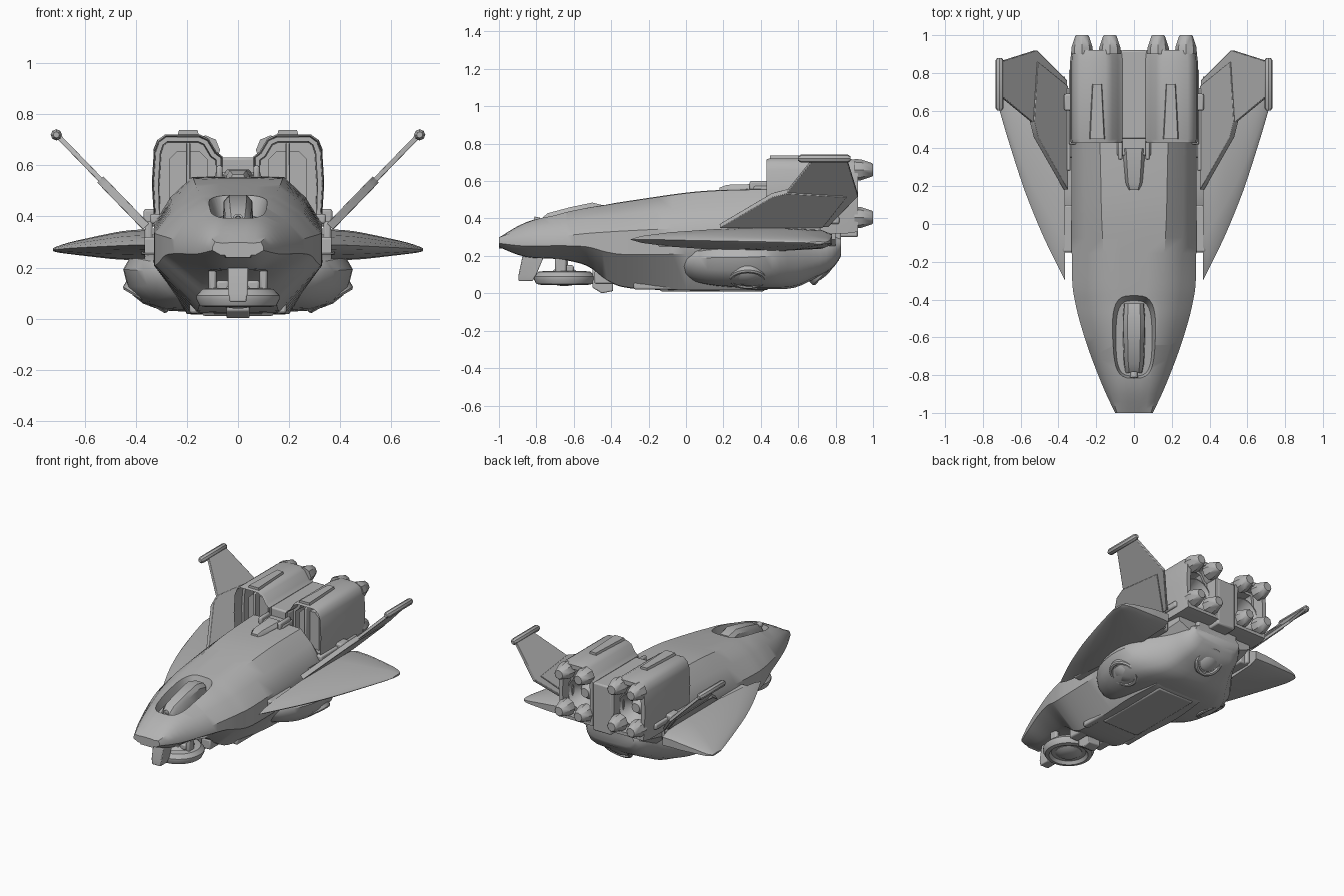
import bpy, bmesh, math
from mathutils import Vector

if "Cube" in bpy.data.objects:
    bpy.data.objects.remove(bpy.data.objects["Cube"])

grey = bpy.data.materials.new("hull_grey")
grey.use_nodes = True
grey.diffuse_color = (0.45, 0.45, 0.45, 1)
grey.node_tree.nodes["Principled BSDF"].inputs["Base Color"].default_value = (0.45, 0.45, 0.45, 1)
parts = []


def finish(name, bm, mirror=False, bevel=0):
    bmesh.ops.recalc_face_normals(bm, faces=bm.faces)
    mesh = bpy.data.meshes.new(name)
    bm.to_mesh(mesh)
    bm.free()
    mesh.materials.append(grey)
    ob = bpy.data.objects.new(name, mesh)
    bpy.context.scene.collection.objects.link(ob)
    if bevel:
        mod = ob.modifiers.new("bevel", "BEVEL")
        mod.width, mod.segments = bevel, 2
    if mirror:
        ob.modifiers.new("mirror", "MIRROR")
    parts.append(ob)
    return ob


def loft_mesh(rings):
    bm = bmesh.new()
    rows = [[bm.verts.new(p) for p in ring] for ring in rings]
    n = len(rows[0])
    for a, b in zip(rows, rows[1:]):
        for i in range(n):
            bm.faces.new((a[i], a[(i + 1) % n], b[(i + 1) % n], b[i]))
    bm.faces.new(rows[0])
    bm.faces.new(rows[-1])
    return bm


def loft(name, rings, **kw):
    return finish(name, loft_mesh(rings), **kw)


def smooth_rows(rows, steps=4):
    """Spline through rows of section sizes."""
    out = []
    for i in range(len(rows) - 1):
        quad = [rows[max(0, min(len(rows) - 1, i + k))] for k in (-1, 0, 1, 2)]
        for j in range(steps):
            t = j / steps
            out.append([b + t / 2 * (c - a + t * (2 * a - 5 * b + 4 * c - d + t * (3 * (b - c) + d - a)))
                        for a, b, c, d in zip(*quad)])
    return out + [list(rows[-1])]


def box(name, lo, hi, mirror=False, bevel=0.01):
    corners = [(lo[0], lo[1]), (hi[0], lo[1]), (hi[0], hi[1]), (lo[0], hi[1])]
    return loft(name, [[(x, y, z) for x, y in corners] for z in (lo[2], hi[2])],
                mirror=mirror, bevel=bevel)


def lathe(name, profile, centre, axis, steps=32, mirror=False):
    """Round part: profile of (radius, height) along an axis."""
    turn = Vector((0, 0, 1)).rotation_difference(Vector(axis)).to_matrix()
    rings = [[Vector(centre) + turn @ Vector((r * math.cos(a), r * math.sin(a), h))
              for a in [2 * math.pi * i / steps for i in range(steps)]] for r, h in profile]
    return loft(name, rings, mirror=mirror)


def symmetric(y, half):
    """Closed cross-section from its +x half, listed top to bottom."""
    return [(x, y, z) for x, z in half] + [(-x, y, z) for x, z in reversed(half)]


# Main hull: top width and height, side width and shoulder height, bottom width and height
hull_rows = [
    (-1.0, .06, .295, .10, .28, .07, .25), (-.86, .08, .375, .165, .292, .09, .198),
    (-.68, .105, .425, .235, .305, .12, .185), (-.53, .13, .456, .283, .32, .14, .15),
    (-.42, .14, .473, .31, .328, .15, .07), (-.30, .152, .492, .327, .335, .16, .03),
    (0, .17, .535, .33, .35, .19, .018), (.2, .175, .55, .33, .36, .20, .018), (.43, .18, .555, .33, .37, .18, .02)]
tail_rows = [(.45, .18, .42, .33, .37, .18, .03), (.80, .18, .38, .29, .34, .13, .22)]
rings = []
for y, tw, tz, sw, sz, bw, bz in smooth_rows(hull_rows) + tail_rows:
    low = sz - (sz - bz) * .42
    rings.append(symmetric(y, [(tw * .45, tz + .003), (tw, tz), ((tw + sw) / 2 + .01, (tz + sz) / 2 + .012),
                               (sw, sz), (sw, low), (bw, bz), (bw * .4, bz - .003)]))
hull = loft("hull", rings)

# Cockpit well cut into the nose
well = []
for z0, slope, rx, ry in ((.345, .13, .095, .20), (.60, 0, .155, .265)):
    ring = []
    for i in range(32):
        a = 2 * math.pi * i / 32
        c, s = math.cos(a), math.sin(a)
        y = -.605 + ry * math.copysign(abs(s) ** .6, s)
        ring.append((rx * math.copysign(abs(c) ** .6, c), y, z0 + slope * (y + .84)))
    well.append(ring)
cutter = loft("cockpit_cutter", well)
cut = hull.modifiers.new("cockpit_well", "BOOLEAN")
cut.operation, cut.object, cut.solver = "DIFFERENCE", cutter, "EXACT"
bpy.context.view_layer.update()
bpy.context.view_layer.objects.active = hull
bpy.ops.object.modifier_apply(modifier=cut.name)
parts.remove(cutter)
bpy.data.objects.remove(cutter)

# Canopy, its nose camera and the nose lip
loft("canopy", [symmetric(y, [(w * .55, z), (w * .9, z - .025), (w, .34)])
                for y, w, z in ((-.79, .045, .385), (-.74, .055, .428), (-.62, .06, .46),
                                (-.50, .062, .485), (-.42, .055, .465))])
lathe("canopy_lens", [(.02, 0), (.02, .03), (.012, .03), (.012, .015)], (0, -.785, .385), (0, -1, .2), 12)
loft("nose_lip", [symmetric(y, [(w - .015, .275), (w, .265), (w - .02, .24)])
                  for y, w in ((-1.0, .065), (-.94, .08))])

# Belly with its side lobes and narrower rear lobe
belly_rows = [(-.02, .28, .20, .10), (.04, .345, .22, .06), (.16, .42, .235, .035),
              (.33, .45, .24, .025), (.46, .42, .25, .022), (.58, .33, .27, .03),
              (.68, .265, .28, .075), (.78, .22, .28, .13), (.83, .18, .28, .20)]
belly = []
for y, w, top, bottom in smooth_rows(belly_rows, 3):
    h = top - bottom
    belly.append(symmetric(y, [(w * .7, top + .03), (w * .94, top), (w, bottom + h * .78), (w * .96, bottom + h * .45),
                               (w * .83, bottom + h * .16), (w * .64, bottom + h * .04), (w * .25, bottom)]))
loft("belly", belly)

# Round thruster caps on the belly
cap = [(.10, -.03), (.10, .004), (.092, .012), (.08, .012), (.074, .002), (.066, .002), (.05, .014), (.01, .02)]
lathe("side_thruster", cap, (.362, .33, .078), (.5, 0, -.87), mirror=True)
lathe("rear_thruster", cap, (0, .745, .118), (0, .72, -.7))

# Keel plates under the hull
box("keel_plate", (-.14, -.14, .01), (.14, .42, .04))
box("keel_rib", (.15, -.28, .02), (.19, .10, .06), mirror=True)
loft("front_skid", [symmetric(y, [(.045, z1), (.045, z0)])
                    for y, z0, z1 in ((-.50, .03, .13), (-.45, 0, .10), (-.39, .012, .06))], bevel=.006)
box("front_skid_arm", (.06, -.49, .05), (.13, -.36, .12), mirror=True)

# Sensor dish below the nose
lathe("sensor_ring", [(.11, .065), (.125, .045), (.15, .05), (.163, .075), (.163, .09), (.14, .115),
                      (.10, .12), (.10, .09)], (0, -.65, 0), (0, 0, 1), 40)
lathe("sensor_dome", [(.02, .04), (.06, .046), (.085, .062), (.085, .10), (.05, .13)], (0, -.65, 0), (0, 0, 1))
box("sensor_column", (-.035, -.70, .10), (.035, -.63, .22))
box("sensor_strut", (.085, -.70, .10), (.115, -.64, .21), mirror=True)
box("sensor_shoulder", (.035, -.69, .11), (.085, -.60, .15), mirror=True)
loft("chin_mount", [[(sx * w, y, z) for sx, y in ((-1, y0), (1, y0), (1, y1), (-1, y1))]
                    for z, w, y0, y1 in ((.065, .032, -.895, -.82), (.10, .038, -.895, -.80),
                                         (.22, .04, -.87, -.75))], bevel=.005)

# Wings: leading edge, trailing edge, centre height and half thickness at each station
wing_rows = [(.365, -.30, .78, .288, .062), (.44, -.15, .78, .287, .057), (.50, -.02, .78, .284, .05),
             (.58, .18, .775, .28, .037), (.655, .41, .77, .276, .024), (.70, .56, .76, .272, .014),
             (.725, .65, .74, .27, .006)]
wing = []
for x, lead, trail, z, t in smooth_rows(wing_rows, 3):
    shape = [(0, 0), (.06, .3), (.2, .62), (.45, .92), (.75, 1), (.95, .8), (1, .45)]
    shape += [(u, -v) for u, v in reversed(shape[1:])]
    wing.append([(x, lead + (trail - lead) * u, z + t * v) for u, v in shape])
loft("wing", wing, mirror=True)
for name, lo, hi in (("wing_front_joint", (.30, -.15, .25), (.38, .10, .32)),
                     ("wing_rear_joint", (.30, .35, .25), (.38, .70, .33)),
                     ("fin_bracket", (.31, .60, .36), (.37, .69, .43)),
                     ("fin_post", (.335, .28, .25), (.365, .72, .38)),
                     ("side_rail", (.30, .42, .37), (.345, .82, .41))):
    box(name, lo, hi, mirror=True)


# Raked fins, leaning out at about 45 degrees
def fin_plate(name, outline, t):
    return loft(name, [[(x - s * t, y, .37 + (x - .37) * 1.03 + s * t) for x, y in outline]
                       for s in (-1, 1)], mirror=True, bevel=.003)


fin_plate("fin", [(.36, .18), (.52, .46), (.54, .54), (.71, .68), (.71, .86), (.52, .92), (.36, .76)], .007)
fin_plate("fin_lower_panel", [(.36, .18), (.52, .46), (.54, .54), (.52, .86), (.36, .73)], .012)
lathe("fin_tip_rod", [(.012, 0), (.022, .015), (.022, .265), (.012, .28)], (.712, .60, .72), (0, 1, 0), 8, True)

# Engine nacelles: rounded shells with a recessed intake and exhaust
outline = [(.325, .32), (.338, .53), (.33, .66), (.315, .70), (.285, .722), (.15, .722),
           (.115, .705), (.085, .655), (.06, .635), (.06, .32)]
bm = loft_mesh([[(.20 + (x - .20) * k, y, .5 + (z - .5) * k) for x, z in outline]
                for y, k in ((.43, .97), (.45, 1), (.86, 1), (.92, .95))])
bm.faces.ensure_lookup_table()
for face, sign in ((bm.faces[-2], 1), (bm.faces[-1], -1)):
    for thick, depth in ((.03, 0), (.004, .08), (.018, 0), (.004, .09)):
        bmesh.ops.inset_region(bm, faces=[face], thickness=thick)
        bmesh.ops.translate(bm, verts=face.verts, vec=(0, sign * depth, 0))
finish("engine_nacelle", bm, mirror=True)
box("engine_bridge", (-.07, .45, .30), (.07, .92, .632))
loft("engine_top_panel", [[(.195 + sx * w * k, y, z) for sx, y, w in
                           ((-1, .45, .045), (1, .45, .045), (1, .74, .028), (-1, .74, .028))]
                          for z, k in ((.71, 1), (.738, .8))], mirror=True)

# Nested arches and a vane inside each intake
for y, w, top in ((.50, .075, .655), (.55, .05, .62)):
    loft("intake_arch", [[(.195 + sx * w, yy, z) for sx, z in
                          ((-1, .40), (-1, top - .03), (-.6, top), (.6, top), (1, top - .03), (1, .40))]
                         for yy in (y, .62)], mirror=True)
box("intake_vane", (.187, .455, .42), (.203, .58, .69), mirror=True, bevel=.004)

# Exhaust bells and the claws at the corners of each outlet
lathe("exhaust_bell", [(.07, 0), (.085, .05), (.115, .10), (.108, .10), (.075, .05), (.055, .03), (.03, .07)],
      (.195, .76, .49), (0, 1, 0), 24, True)
for x in (.275, .128):
    for z, level in ((.66, "upper"), (.405, "lower")):
        lathe(level + "_nozzle_claw", [(.058, 0), (.056, .035), (.036, .095), (.03, .10)],
              (x, .90, z), (0, 1, 0), 8, True)

# Rear turret sitting between the intakes
box("turret_base", (-.09, .36, .52), (.09, .48, .575))
loft("turret_body", [symmetric(y, [(w * .7, z), (w, z - .02), (w, .53)])
                     for y, w, z in ((.18, .03, .565), (.22, .045, .58), (.40, .06, .585))])
box("turret_side_arm", (.06, .34, .54), (.085, .46, .60), mirror=True)
box("tail_block", (-.16, .70, .25), (.16, .83, .40))

# Smooth shading with crisp edges
bpy.ops.object.select_all(action="DESELECT")
for ob in parts:
    ob.select_set(True)
bpy.context.view_layer.objects.active = hull
bpy.ops.object.shade_smooth_by_angle(angle=math.radians(36))
